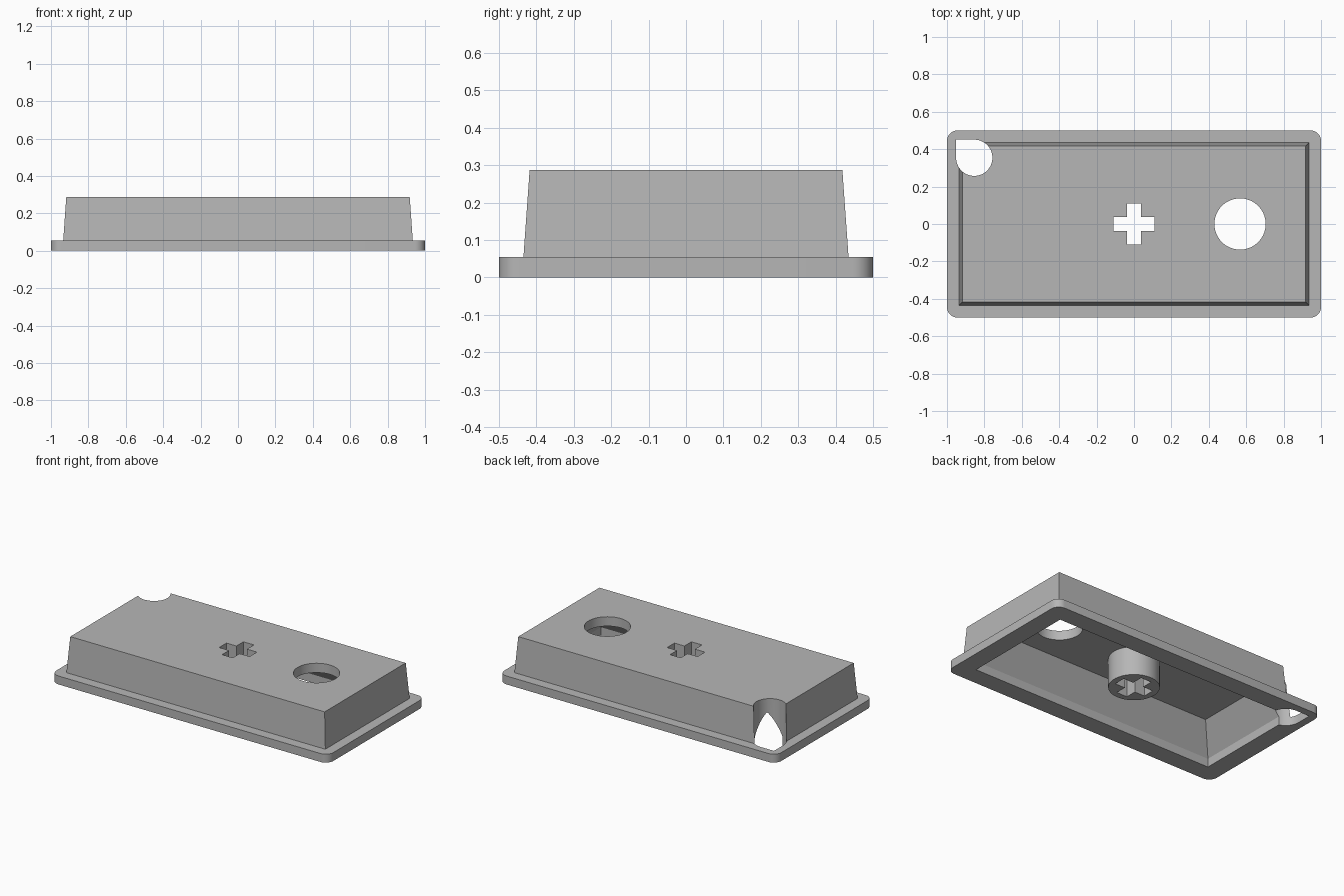
import bpy, bmesh, math

old = bpy.data.objects.get("Cube")
if old:
    bpy.data.objects.remove(old, do_unlink=True)

grey = bpy.data.materials.new("mid grey")
grey.use_nodes = True
grey.diffuse_color = (0.47, 0.47, 0.47, 1)
grey.node_tree.nodes["Principled BSDF"].inputs["Base Color"].default_value = grey.diffuse_color


def loft(name, rings):
    """Closed solid through (outline, z) rings with equal point counts."""
    bm = bmesh.new()
    loops = [[bm.verts.new((x, y, z)) for x, y in pts] for pts, z in rings]
    n = len(loops[0])
    for a, b in zip(loops, loops[1:]):
        for i in range(n):
            j = (i + 1) % n
            bm.faces.new((a[i], a[j], b[j], b[i]))
    bm.faces.new(loops[0][::-1])
    bm.faces.new(loops[-1])
    bmesh.ops.recalc_face_normals(bm, faces=bm.faces)
    mesh = bpy.data.meshes.new(name)
    bm.to_mesh(mesh)
    bm.free()
    mesh.materials.append(grey)
    obj = bpy.data.objects.new(name, mesh)
    bpy.context.collection.objects.link(obj)
    return obj


def arc(cx, cy, r, start, end, steps):
    angles = [math.radians(start + (end - start) * i / steps) for i in range(steps + 1)]
    return [(cx + r * math.cos(a), cy + r * math.sin(a)) for a in angles]


def rect(hx, hy):
    return [(-hx, -hy), (hx, -hy), (hx, hy), (-hx, hy)]


def rounded_rect(hx, hy, r):
    corners = [(1, 1), (-1, 1), (-1, -1), (1, -1)]
    return [p for k, (sx, sy) in enumerate(corners)
            for p in arc(sx * (hx - r), sy * (hy - r), r, 90 * k, 90 * k + 90, 8)]


def circle(cx, cy, r):
    return arc(cx, cy, r, 0, 360, 64)[:-1]


def combine(target, other, operation):
    mod = target.modifiers.new(operation.lower(), 'BOOLEAN')
    mod.operation, mod.solver, mod.object = operation, 'EXACT', other
    bpy.context.view_layer.objects.active = target
    bpy.ops.object.modifier_apply(modifier=mod.name)
    bpy.data.objects.remove(other, do_unlink=True)


def prism(name, outline, low=-0.1, high=0.4):
    return loft(name, [(outline, low), (outline, high)])


# Rounded flange with the tapered block on it
flange_top, top = 0.055, 0.288
cover = prism("cover_shell", rounded_rect(1, 0.5, 0.055), 0, flange_top)
block = loft("tapered_block", [(rect(0.937, 0.437), 0.02), (rect(0.918, 0.418), top)])
combine(cover, block, 'UNION')

# Hollow underside: straight lip, then sloped walls up to the ceiling
opening, ceiling = rect(0.88, 0.38), rect(0.768, 0.268)
cavity = loft("cavity", [(opening, -0.1), (opening, flange_top), (ceiling, 0.227)])
combine(cover, cavity, 'DIFFERENCE')

# Socket boss under the ceiling
combine(cover, prism("socket_boss", circle(0, 0, 0.15), 0.04, 0.26), 'UNION')

# Cross-shaped socket
a, w = 0.11, 0.038
cross = [(a, -w), (a, w), (w, w), (w, a), (-w, a), (-w, w),
         (-a, w), (-a, -w), (-w, -w), (-w, -a), (w, -a), (w, -w)]
combine(cover, prism("cross_cutter", cross), 'DIFFERENCE')

# Round hole
combine(cover, prism("round_cutter", circle(0.567, 0, 0.137)), 'DIFFERENCE')

# Corner notch: three quarters of a circle closed by a square corner
cx, cy, r = -0.854, 0.354, 0.097
notch = arc(cx, cy, r, -180, 90, 48) + [(cx - r, cy + r)]
combine(cover, prism("notch_cutter", notch), 'DIFFERENCE')

# Smooth curved walls, keep edges crisp
bpy.ops.object.select_all(action='DESELECT')
cover.select_set(True)
bpy.context.view_layer.objects.active = cover
bpy.ops.object.shade_smooth_by_angle(angle=math.radians(20))
